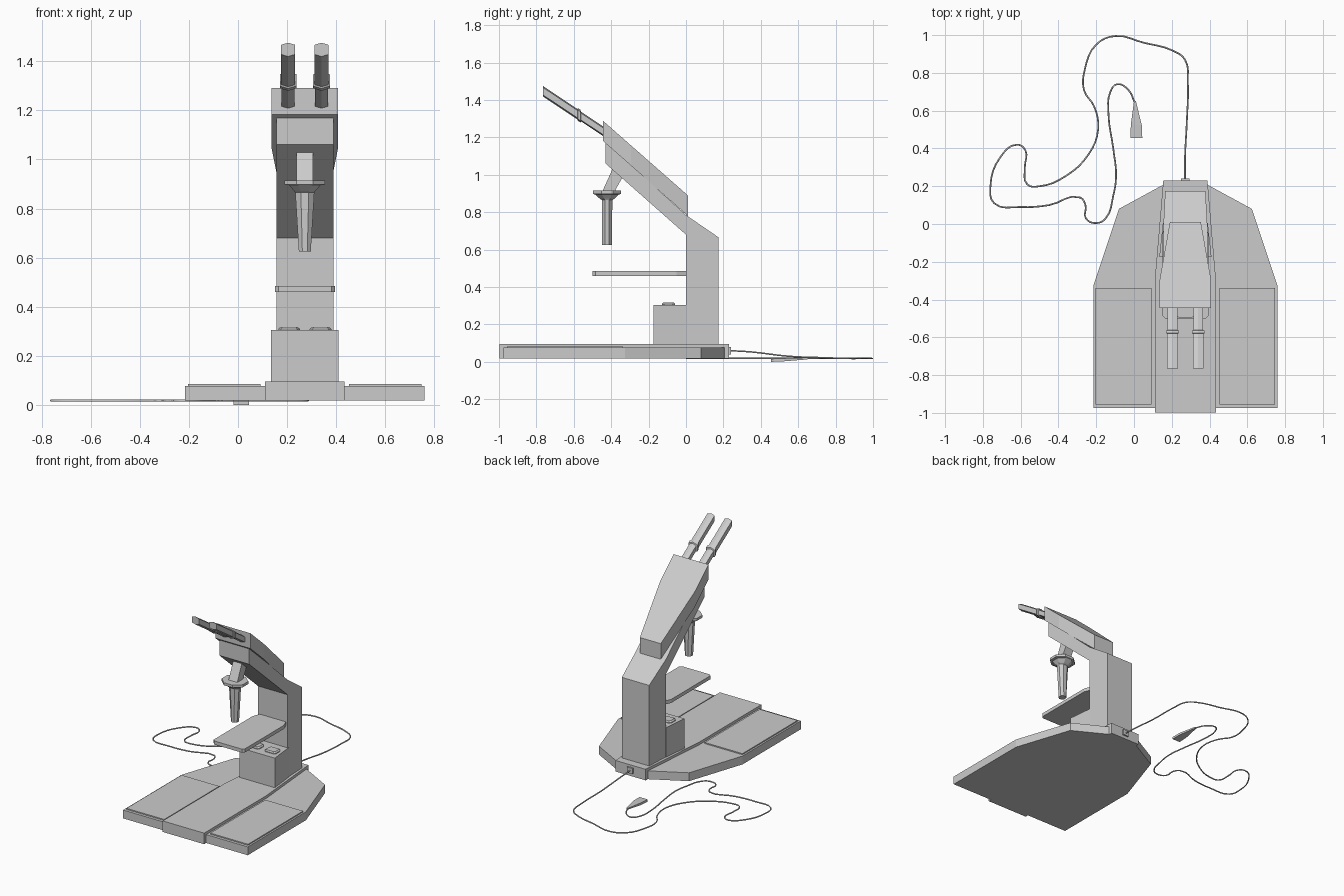
import bpy, bmesh, math

if "Cube" in bpy.data.objects:
    bpy.data.objects.remove(bpy.data.objects["Cube"])

CX = 0.272  # symmetry line of the microscope


def loft(name, rings):
    """Skin a list of equal-length point rings and cap both ends."""
    bm = bmesh.new()
    vs = [[bm.verts.new(p) for p in r] for r in rings]
    n = len(vs[0])
    for a, b in zip(vs, vs[1:]):
        for i in range(n):
            j = (i + 1) % n
            bm.faces.new((a[i], a[j], b[j], b[i]))
    bm.faces.new(vs[0][::-1])
    bm.faces.new(vs[-1])
    bmesh.ops.recalc_face_normals(bm, faces=bm.faces)
    me = bpy.data.meshes.new(name)
    bm.to_mesh(me)
    bm.free()
    ob = bpy.data.objects.new(name, me)
    bpy.context.collection.objects.link(ob)
    return ob


def slab(name, half, z0, z1):
    """Upright prism, symmetric about CX, from (half width, y) points."""
    pts = [(CX + w, y) for w, y in half] + [(CX - w, y) for w, y in reversed(half)]
    return loft(name, [[(x, y, z) for x, y in pts] for z in (z0, z1)])


def box(name, x0, x1, y0, y1, z0, z1, inset=0.0):
    def ring(z, i):
        return [(x0 + i, y0 + i, z), (x1 - i, y0 + i, z), (x1 - i, y1 - i, z), (x0 + i, y1 - i, z)]
    return loft(name, [ring(z0, 0), ring(z1, inset)])


# base plates
slab("base_wings", [(0.487, -0.975), (0.487, -0.325), (0.352, 0.08), (0.117, 0.208)], 0.018, 0.077)
slab("base_centre", [(0.162, -0.998), (0.162, -0.30), (0.117, 0.23)], 0.018, 0.096)
for s, side in ((-1, "left"), (1, "right")):
    xa, xb = sorted((CX + s * 0.18, CX + s * 0.475))
    box(f"base_pad_{side}", xa, xb, -0.955, -0.34, 0.07, 0.085)

# control block with two buttons
slab("control_block", [(0.138, -0.175), (0.119, 0.005)], 0.09, 0.305)
for s, side in ((-1, "left"), (1, "right")):
    x, y = CX + s * 0.064, -0.094
    octagon = [(1, .6), (.75, 1), (-.75, 1), (-1, .6), (-1, -.6), (-.75, -1), (.75, -1), (1, -.6)]
    loft(f"button_{side}", [[(x + a * 0.044 * k, y + b * 0.035 * k, z) for a, b in octagon]
                            for z, k in ((0.30, 1), (0.310, 1), (0.318, 0.8))])

# column and slanted arm, narrower at the back
profile = [(0.175, 0.09), (0.175, 0.665), (0.0, 0.785), (-0.43, 1.175),
           (-0.43, 1.06), (0.0, 0.68), (0.0, 0.09)]
loft("column_and_arm", [[(CX + s * (0.107 if y > 0.1 else 0.116), y, z) for y, z in profile]
                        for s in (-1, 1)])

# head on top of the arm: cross-sections along y
rings = []
for y, w, zb, zt in ((-0.445, 0.136, 1.182, 1.29), (-0.295, 0.136, 1.05, 1.158), (0.01, 0.082, 0.78, 0.89)):
    rings.append([(CX - w, y, zb), (CX + w, y, zb), (CX + w, y, zt), (CX - w, y, zt)])
loft("head", rings)

# specimen stage
slab("stage", [(0.108, -0.50), (0.122, -0.485), (0.122, -0.05), (0.1, 0.005)], 0.46, 0.485)

# objective neck, turret and lens
loft("objective_neck", [[(CX + s * 0.034, y, z) for y, z in
                         ((-0.45, 0.905), (-0.385, 0.905), (-0.31, 1.04), (-0.38, 1.06))] for s in (-1, 1)])
lens = [(0.625, 0.025, 0.027), (0.865, 0.040, 0.029), (0.872, 0.045, 0.040), (0.895, 0.066, 0.066),
        (0.897, 0.085, 0.077), (0.915, 0.085, 0.077)]
loft("objective_lens", [[(CX + rx * 1.05 * math.cos(math.radians(22.5 + 45 * i)),
                          -0.422 + ry * 1.05 * math.sin(math.radians(22.5 + 45 * i)), z)
                         for i in range(8)] for z, rx, ry in lens])

# eyepiece tubes with collars: upright hexagon sections sheared along y
hexagon = [(0, -1), (1, -0.7), (1, 0.7), (0, 1), (-1, 0.7), (-1, -0.7)]
for s, side in ((-1, "left"), (1, "right")):
    x = CX + s * 0.068
    steps = [(-0.765, 0.028), (-0.58, 0.028), (-0.578, 0.034), (-0.564, 0.034),
             (-0.562, 0.026), (-0.42, 0.026)]
    loft(f"eyepiece_{side}", [[(x + a * r, y, 1.447 - (y + 0.765) * 0.665 + b * r) for a, b in hexagon]
                              for y, r in steps])

# power socket, cable and plug
box("power_socket", CX - 0.022, CX + 0.022, 0.22, 0.241, 0.04, 0.08)
path = [(.27, .235), (.27, .35), (.28, .55), (.285, .75), (.27, .87), (.2, .92), (.05, .96),
        (-.1, .995), (-.2, .95), (-.26, .82), (-.265, .71), (-.21, .62), (-.19, .5), (-.24, .37),
        (-.36, .255), (-.5, .2), (-.565, .21), (-.578, .3), (-.575, .39), (-.62, .42), (-.71, .35),
        (-.76, .2), (-.74, .11), (-.6, .09), (-.45, .1), (-.285, .14), (-.257, .1), (-.255, .03),
        (-.2, .005), (-.15, .03), (-.11, .15), (-.095, .25), (-.11, .4), (-.135, .58),
        (-.125, .7), (-.09, .74), (-.03, .71), (.005, .64)]
heights = [0.06, 0.053, 0.03, 0.022]
cu = bpy.data.curves.new("power_cable", 'CURVE')
cu.dimensions = '3D'
cu.bevel_depth = 0.0045
cu.bevel_resolution = 1
cu.resolution_u = 4
cu.use_fill_caps = True
sp = cu.splines.new('BEZIER')
sp.bezier_points.add(len(path) - 1)
for i, (bp, (x, y)) in enumerate(zip(sp.bezier_points, path)):
    bp.co = (x, y, heights[i] if i < 4 else 0.018)
    bp.handle_left_type = bp.handle_right_type = 'AUTO'
bpy.context.collection.objects.link(bpy.data.objects.new("power_cable", cu))

loft("plug", [[(x + a * w, y, z) for a, z in ((-1, zb), (1, zb), (1, zt), (-1, zt))]
              for x, y, w, zb, zt in ((0.005, 0.65, 0.005, 0.013, 0.022), (0.012, 0.525, 0.029, 0.003, 0.019),
                                      (0.013, 0.455, 0.031, 0.0, 0.016))])
